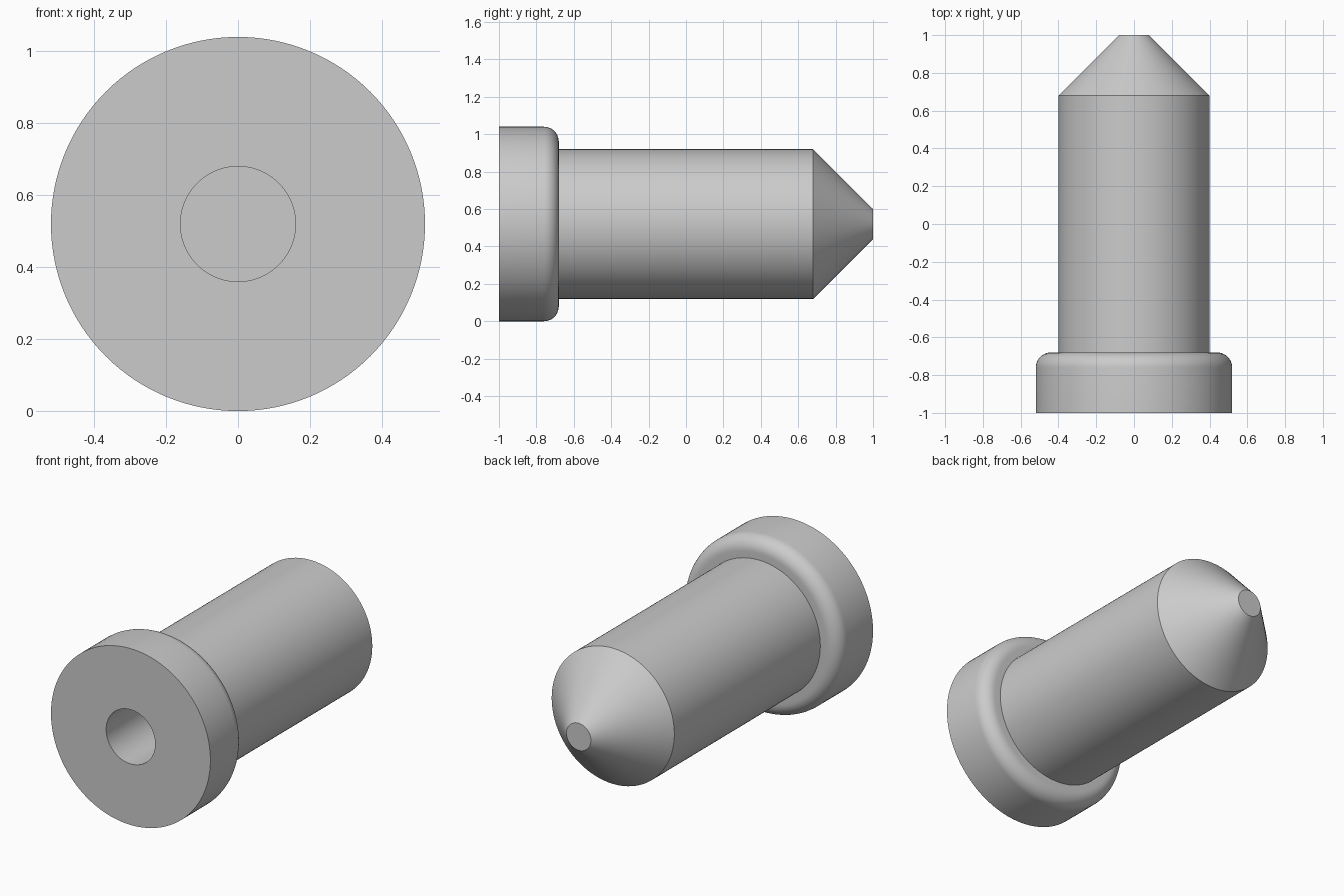
import bpy, bmesh
from math import sin, cos, pi, radians
from mathutils import Vector

cube = bpy.data.objects.get("Cube")
if cube:
    bpy.data.objects.remove(cube, do_unlink=True)

# One grey for the whole part
grey = bpy.data.materials.new("light grey")
grey.use_nodes = True
colour = (0.6, 0.6, 0.6, 1)
grey.diffuse_color = colour
grey.node_tree.nodes["Principled BSDF"].inputs["Base Color"].default_value = colour

AXIS_Z = 0.52
FILLET = 0.08


def lathe(name, profile, steps=128):
    """Revolve (radius, y) points around the long axis."""
    bm = bmesh.new()
    verts = [bm.verts.new((r, y, 0)) for r, y in profile]
    edges = [bm.edges.new(pair) for pair in zip(verts, verts[1:])]
    bmesh.ops.spin(bm, geom=verts + edges, cent=(0, 0, 0), axis=(0, 1, 0),
                   angle=2 * pi, steps=steps, use_duplicate=False)
    bmesh.ops.remove_doubles(bm, verts=bm.verts, dist=1e-4)
    bmesh.ops.recalc_face_normals(bm, faces=bm.faces)
    mesh = bpy.data.meshes.new(name)
    bm.to_mesh(mesh)
    bm.free()
    mesh.materials.append(grey)
    obj = bpy.data.objects.new(name, mesh)
    obj.location = Vector((0, 0, AXIS_Z))
    bpy.context.collection.objects.link(obj)
    return obj


# Blind bore and flat front face
profile = [(0, 0.2), (0.16, 0.2), (0.16, -1), (0.52, -1)]
# Rounded back edge of the collar
for i in range(11):
    a = i / 10 * pi / 2
    profile.append((0.52 - FILLET + FILLET * cos(a), -0.68 - FILLET + FILLET * sin(a)))
# Shank, conical nose and flat tip
profile += [(0.4, -0.68), (0.4, 0.68), (0.08, 1), (0, 1)]

pin = lathe("collared_pin", profile)
bpy.ops.object.select_all(action='DESELECT')
pin.select_set(True)
bpy.context.view_layer.objects.active = pin
bpy.ops.object.shade_smooth_by_angle(angle=radians(30))
